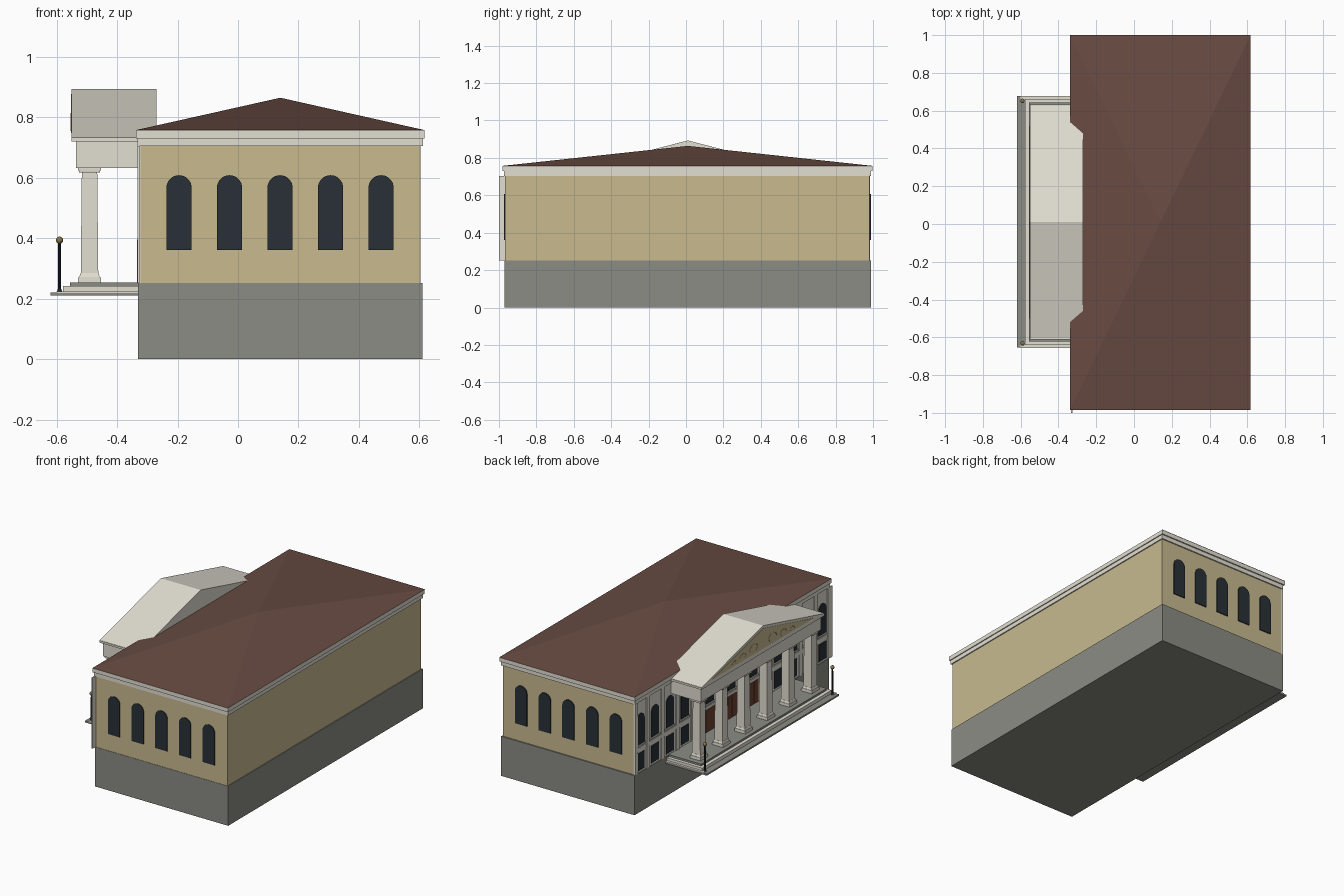
import bpy, bmesh, math
from mathutils import Vector

cube = bpy.data.objects.get("Cube")
if cube:
    bpy.data.objects.remove(cube, do_unlink=True)


def material(name, hex_code):
    rgb = [int(hex_code[i:i + 2], 16) / 255 for i in (0, 2, 4)]
    col = [c / 12.92 if c < 0.04 else ((c + 0.055) / 1.055) ** 2.4 for c in rgb] + [1]
    m = bpy.data.materials.new(name)
    m.use_nodes = True
    m.diffuse_color = col
    m.node_tree.nodes["Principled BSDF"].inputs["Base Color"].default_value = col
    return m


CREAM = material("cream stone", "E2DFD2")
TAN = material("tan wall", "C8BA8F")
GREY = material("grey foundation", "8B8C84")
ROOF = material("brown roof", "684B42")
GLASS = material("dark glass", "293037")
DOOR = material("red brown door", "704433")
IRON = material("black iron", "1E2325")
BRASS = material("dull brass", "85774F")

MID = 0.01          # centre line of the building in y
FACADE = -0.33      # x of the colonnaded facade


def finish(name, bm, mat):
    bmesh.ops.recalc_face_normals(bm, faces=bm.faces)
    me = bpy.data.meshes.new(name)
    bm.to_mesh(me)
    bm.free()
    me.materials.append(mat)
    ob = bpy.data.objects.new(name, me)
    bpy.context.collection.objects.link(ob)


def prism(name, pts, axis, a, b, mat):
    """Extrude an outline of (u, z) points along x or y from a to b."""
    bm = bmesh.new()
    put = (lambda u, z: (a, u, z)) if axis == "x" else (lambda u, z: (u, a, z))
    face = bm.faces.new([bm.verts.new(put(u, z)) for u, z in pts])
    out = bmesh.ops.extrude_face_region(bm, geom=[face])["geom"]
    step = Vector((b - a, 0, 0) if axis == "x" else (0, b - a, 0))
    bmesh.ops.translate(bm, vec=step, verts=[v for v in out if isinstance(v, bmesh.types.BMVert)])
    finish(name, bm, mat)


def box(name, x, y, z, mat):
    pts = [(x[0], z[0]), (x[1], z[0]), (x[1], z[1]), (x[0], z[1])]
    prism(name, pts, "y", y[0], y[1], mat)


def arch(u, w, z0, z1, n=10):
    """Outline of a round-headed opening."""
    r = w / 2
    return [(u - r, z0), (u + r, z0)] + [
        (u + r * math.cos(math.pi * i / n), z1 - r + r * math.sin(math.pi * i / n))
        for i in range(n + 1)]


def frustum(name, centre, z, size, mat, sides=4):
    """Tapered post; size is its bottom and top width."""
    bm = bmesh.new()
    rings = []
    for height, width in zip(z, size):
        r = width / 2 / math.cos(math.pi / sides)
        angles = [math.pi * (2 * i + 1) / sides for i in range(sides)]
        rings.append([bm.verts.new((centre[0] + r * math.cos(a), centre[1] + r * math.sin(a), height))
                      for a in angles])
        bm.faces.new(rings[-1])
    for i in range(sides):
        j = (i + 1) % sides
        bm.faces.new((rings[0][i], rings[0][j], rings[1][j], rings[1][i]))
    finish(name, bm, mat)


# Main block: foundation, walls, cornice
box("foundation", (FACADE, 0.61), (-0.97, 0.99), (0, 0.252), GREY)
box("walls", (-0.322, 0.604), (-0.968, 0.982), (0.252, 0.706), TAN)
box("cornice_lower", (-0.332, 0.611), (-0.974, 0.99), (0.704, 0.732), CREAM)
box("cornice_upper", (-0.338, 0.617), (-0.982, 0.998), (0.73, 0.757), CREAM)

# Hipped roof rising to a single peak
bm = bmesh.new()
base = [bm.verts.new((x, y, 0.757)) for x, y in
        ((-0.338, -0.984), (0.617, -0.984), (0.617, 1), (-0.338, 1))]
peak = bm.verts.new((0.14, MID, 0.864))
bm.faces.new(base)
for i in range(4):
    bm.faces.new((base[i], base[(i + 1) % 4], peak))
finish("hipped_roof", bm, ROOF)

# Arched windows on both end walls
for i in range(5):
    outline = arch(-0.195 + 0.167 * i, 0.084, 0.36, 0.608)
    prism("end_window_front", outline, "y", -0.973, -0.962, GLASS)
    prism("end_window_back", outline, "y", 0.988, 0.978, GLASS)

# Facade skin, pilasters and string course
box("facade_skin", (-0.326, -0.318), (-0.967, 0.981), (0.252, 0.705), CREAM)
box("string_course", (-0.33, -0.322), (-0.966, 0.98), (0.388, 0.412), CREAM)
for s in (-1, 1):
    for d in (0.11, 0.33, 0.395, 0.545, 0.695, 0.845):
        y = MID + s * d
        box("pilaster", (-0.332, -0.322), (y - 0.014, y + 0.014), (0.252, 0.705), CREAM)
box("corner_pilaster_front", (-0.333, -0.325), (-1, -0.955), (0.252, 0.704), CREAM)
box("corner_pilaster_back", (-0.333, -0.32), (0.96, 0.985), (0.252, 0.704), CREAM)


def facade_window(y):
    prism("upper_window", arch(y, 0.078, 0.43, 0.625), "x", -0.33, -0.322, GLASS)
    box("upper_sill", (-0.333, -0.322), (y - 0.046, y + 0.046), (0.42, 0.43), CREAM)


for s in (-1, 1):
    for d in (0.47, 0.62, 0.77, 0.915):
        y = MID + s * d
        facade_window(y)
        box("lower_window", (-0.33, -0.322), (y - 0.038, y + 0.038), (0.265, 0.375), GLASS)

# Three entrance doors with windows over them
for d in (-0.22, 0, 0.22):
    y = MID + d
    facade_window(y)
    box("door_frame", (-0.331, -0.322), (y - 0.06, y + 0.06), (0.252, 0.412), CREAM)
    for s in (-1, 1):
        leaf = sorted((y + s * 0.002, y + s * 0.045))
        box("door_leaf", (-0.334, -0.326), leaf, (0.252, 0.395), DOOR)

# Porch steps and floor
box("step_lower", (-0.62, FACADE), (MID - 0.665, MID + 0.667), (0.21, 0.22), GREY)
box("step_middle", (-0.578, FACADE), (MID - 0.65, MID + 0.652), (0.22, 0.241), CREAM)
box("porch_floor", (-0.556, FACADE), (MID - 0.632, MID + 0.632), (0.241, 0.253), GREY)
for s in (-1, 1):
    side = sorted((MID + s * 0.635, MID + s * 0.667))
    box("side_step", (-0.6, FACADE), side, (0.219, 0.224), CREAM)

# Six square columns
for i in range(6):
    c = (-0.491, MID - 0.56 + 0.224 * i)
    frustum("column_plinth", c, (0.252, 0.271), (0.076, 0.074), CREAM)
    frustum("column_base", c, (0.271, 0.284), (0.068, 0.06), CREAM)
    frustum("column_shaft", c, (0.28, 0.618), (0.058, 0.051), CREAM)
    frustum("column_neck", c, (0.616, 0.625), (0.068, 0.07), CREAM)
    frustum("column_capital", c, (0.624, 0.633), (0.077, 0.077), CREAM)

# Entablature, gable roof and tympanum
box("entablature", (-0.535, -0.325), (MID - 0.605, MID + 0.605), (0.632, 0.722), CREAM)
box("entablature_lip", (-0.55, -0.325), (MID - 0.62, MID + 0.62), (0.72, 0.735), CREAM)
prism("portico_roof", [(MID - 0.622, 0.733), (MID + 0.622, 0.733), (MID, 0.893)],
      "x", -0.55, -0.27, CREAM)
prism("tympanum", [(MID - 0.51, 0.747), (MID + 0.51, 0.747), (MID, 0.877)],
      "x", -0.552, -0.546, TAN)

# Relief scrolls on the tympanum
for s in (-1, 1):
    for d, r in ((0.09, 0.036), (0.2, 0.026), (0.29, 0.018)):
        cu = bpy.data.curves.new("relief_scroll", "CURVE")
        cu.dimensions = "3D"
        cu.bevel_depth = 0.002
        cu.bevel_resolution = 1
        sp = cu.splines.new("POLY")
        sp.points.add(8)
        for i, p in enumerate(sp.points):
            a, k = i * 0.5, r * (1 - i / 20)
            p.co = (-0.552, MID + s * (d + k * 1.3 * math.cos(a)), 0.79 - d * 0.09 + k * math.sin(a), 1)
        cu.materials.append(TAN)
        bpy.context.collection.objects.link(bpy.data.objects.new("relief_scroll", cu))

# Lamp posts at the porch corners
for s in (-1, 1):
    c = (-0.59, MID + s * 0.642)
    frustum("lamp_foot", c, (0.22, 0.232), (0.018, 0.012), IRON, 10)
    frustum("lamp_post", c, (0.23, 0.386), (0.011, 0.009), IRON, 10)
    bm = bmesh.new()
    bmesh.ops.create_uvsphere(bm, u_segments=12, v_segments=8, radius=0.012)
    bmesh.ops.translate(bm, vec=(c[0], c[1], 0.393), verts=bm.verts)
    for f in bm.faces:
        f.smooth = True
    finish("lamp_globe", bm, BRASS)
